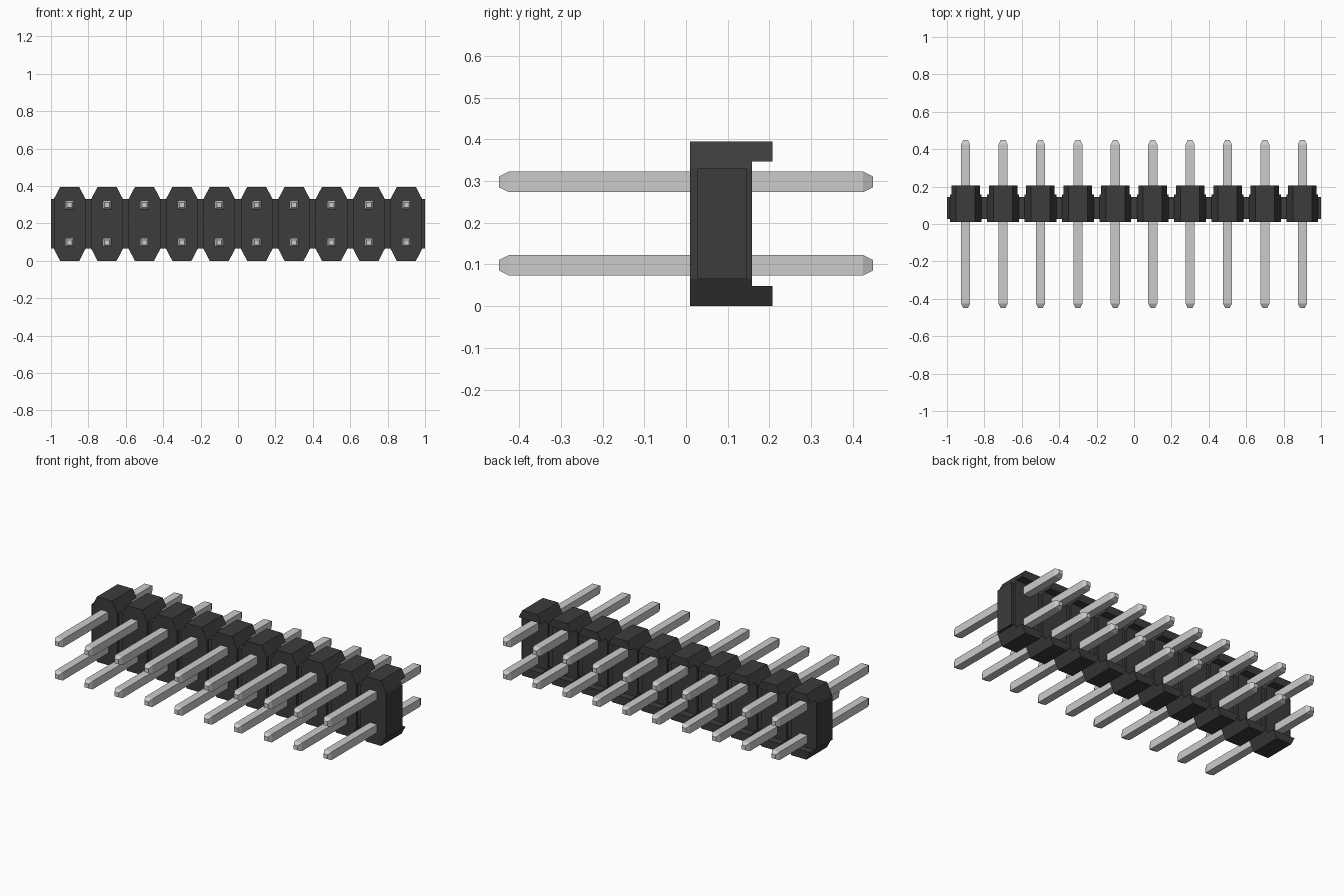
import bpy, bmesh
from mathutils import Vector

if "Cube" in bpy.data.objects:
    bpy.data.objects.remove(bpy.data.objects["Cube"])

PITCH, COUNT = 0.2, 10
HEIGHT = 0.395
Y_FRONT, Y_BACK, Y_LEDGE = 0.01, 0.158, 0.207
LEDGE = 0.048

black = bpy.data.materials.new("black_plastic")
black.diffuse_color = (0.045, 0.045, 0.045, 1)
black.use_nodes = True
black.node_tree.nodes["Principled BSDF"].inputs["Base Color"].default_value = black.diffuse_color


def finish(bm, name, mat=None):
    bmesh.ops.recalc_face_normals(bm, faces=bm.faces)
    mesh = bpy.data.meshes.new(name)
    bm.to_mesh(mesh)
    bm.free()
    if mat:
        mesh.materials.append(mat)
    return mesh


def place(mesh, name, loc=(0, 0, 0)):
    ob = bpy.data.objects.new(name, mesh)
    ob.location = loc
    bpy.context.collection.objects.link(ob)


def extrude_y(bm, faces, dy):
    geom = bmesh.ops.extrude_face_region(bm, geom=faces)["geom"]
    verts = [g for g in geom if isinstance(g, bmesh.types.BMVert)]
    bmesh.ops.translate(bm, verts=verts, vec=(0, dy, 0))


def housing_mesh():
    # octagonal block, then top and bottom ledges pulled out of its back
    bm = bmesh.new()
    w, t, lo, hi = 0.085, 0.051, 0.065, HEIGHT - 0.065
    outline = [(-t, 0), (t, 0), (w, lo), (w, hi), (t, HEIGHT), (-t, HEIGHT), (-w, hi), (-w, lo)]
    face = bm.faces.new([bm.verts.new((x, Y_FRONT, z)) for x, z in outline])
    extrude_y(bm, [face], Y_BACK - Y_FRONT)
    for z in (LEDGE, HEIGHT - LEDGE):
        bmesh.ops.bisect_plane(bm, geom=bm.verts[:] + bm.edges[:] + bm.faces[:],
                               plane_co=(0, 0, z), plane_no=(0, 0, 1))
    for top in (False, True):
        strip = []
        for f in bm.faces:
            c = f.calc_center_median()
            in_band = c.z > HEIGHT - LEDGE if top else c.z < LEDGE
            if in_band and all(abs(v.co.y - Y_BACK) < 1e-5 for v in f.verts):
                strip.append(f)
        extrude_y(bm, strip, Y_LEDGE - Y_BACK)
        bmesh.ops.delete(bm, geom=[f for f in strip if f.is_valid], context='FACES_ONLY')
    return finish(bm, "housing", black)


def pin_mesh():
    # square rod with tapered tips
    bm = bmesh.new()
    rings = []
    for y, r in ((-0.448, 0.013), (-0.425, 0.0245), (0.425, 0.0245), (0.448, 0.013)):
        rings.append([bm.verts.new((x * r, y, z * r)) for x, z in ((-1, -1), (1, -1), (1, 1), (-1, 1))])
    for a, b in zip(rings, rings[1:]):
        for i in range(4):
            j = (i + 1) % 4
            bm.faces.new((a[i], a[j], b[j], b[i]))
    bm.faces.new(rings[0])
    bm.faces.new(rings[-1])
    return finish(bm, "pin")


# connecting web running through all housings
bm = bmesh.new()
bmesh.ops.create_cube(bm, size=1)
bmesh.ops.scale(bm, verts=bm.verts, vec=(2.0, 0.118, 0.265))
bmesh.ops.translate(bm, verts=bm.verts, vec=(0, 0.086, HEIGHT / 2))
place(finish(bm, "web", black), "connecting_web")

# repeated housings, each with an upper and a lower pin
housing, pin = housing_mesh(), pin_mesh()
for i in range(COUNT):
    x = (i - (COUNT - 1) / 2) * PITCH
    place(housing, f"housing_{i + 1}", (x, 0, 0))
    for row, z in (("lower", 0.098), ("upper", 0.298)):
        place(pin, f"{row}_pin_{i + 1}", (x, 0, z))
